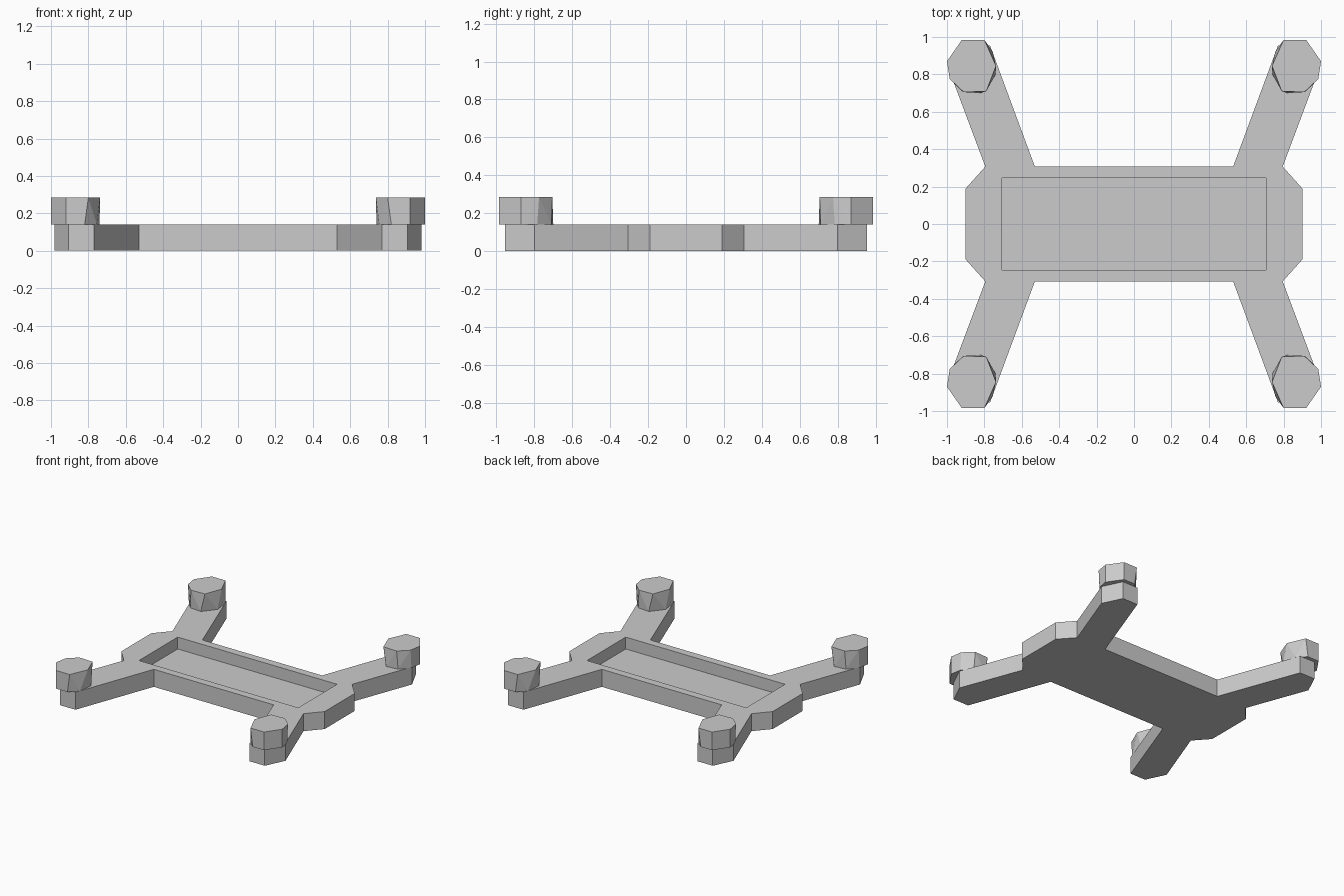
import bpy, bmesh

if "Cube" in bpy.data.objects:
    bpy.data.objects.remove(bpy.data.objects["Cube"])

PLATE_TOP, MOTOR_TOP, FLOOR = 0.14, 0.285, 0.045


def make_object(name, bm):
    bmesh.ops.recalc_face_normals(bm, faces=bm.faces[:])
    mesh = bpy.data.meshes.new(name)
    bm.to_mesh(mesh)
    bm.free()
    obj = bpy.data.objects.new(name, mesh)
    bpy.context.collection.objects.link(obj)
    return obj


def prism(name, outline, z0, z1):
    bm = bmesh.new()
    face = bm.faces.new([bm.verts.new((x, y, z0)) for x, y in outline])
    ext = bmesh.ops.extrude_face_region(bm, geom=[face], use_keep_orig=True)
    top = [v for v in ext["geom"] if isinstance(v, bmesh.types.BMVert)]
    bmesh.ops.translate(bm, verts=top, vec=(0, 0, z1 - z0))
    return make_object(name, bm)


# Frame plate with four arms, from one quarter of the outline
quarter = [(0.90, 0.19), (0.795, 0.307), (0.98, 0.80),
           (0.905, 0.955), (0.77, 0.955), (0.53, 0.307)]
half = quarter + [(-x, y) for x, y in reversed(quarter)]
outline = half + [(x, -y) for x, y in reversed(half)]
frame = prism("frame", outline, 0, PLATE_TOP)

# Rectangular pocket sunk into the plate
px, py = 0.705, 0.245
cutter = prism("pocket_cutter", [(px, py), (-px, py), (-px, -py), (px, -py)],
               FLOOR, PLATE_TOP + 0.1)
cutter.hide_render = True
cut = frame.modifiers.new("pocket", "BOOLEAN")
cut.operation = "DIFFERENCE"
cut.solver = "EXACT"
cut.object = cutter
bpy.context.view_layer.objects.active = frame
bpy.ops.object.modifier_apply(modifier=cut.name)
bpy.data.objects.remove(cutter)

# Motor housings: slightly irregular low-poly drums, mirrored to each arm
top_ring = [(1.0, 0.87), (0.92, 0.985), (0.80, 0.985), (0.738, 0.845),
            (0.79, 0.71), (0.91, 0.705), (0.985, 0.775)]
base_ring = [(1.0, 0.87), (0.92, 0.985), (0.82, 0.985), (0.755, 0.92),
             (0.74, 0.80), (0.82, 0.70), (0.92, 0.71), (0.985, 0.785)]
for side, sx in (("left", -1), ("right", 1)):
    for end, sy in (("front", -1), ("back", 1)):
        bm = bmesh.new()
        for ring, z in ((base_ring, PLATE_TOP), (top_ring, MOTOR_TOP)):
            for x, y in ring:
                bm.verts.new((sx * x, sy * y, z))
        bmesh.ops.convex_hull(bm, input=bm.verts[:])
        make_object(f"motor_{end}_{side}", bm)
